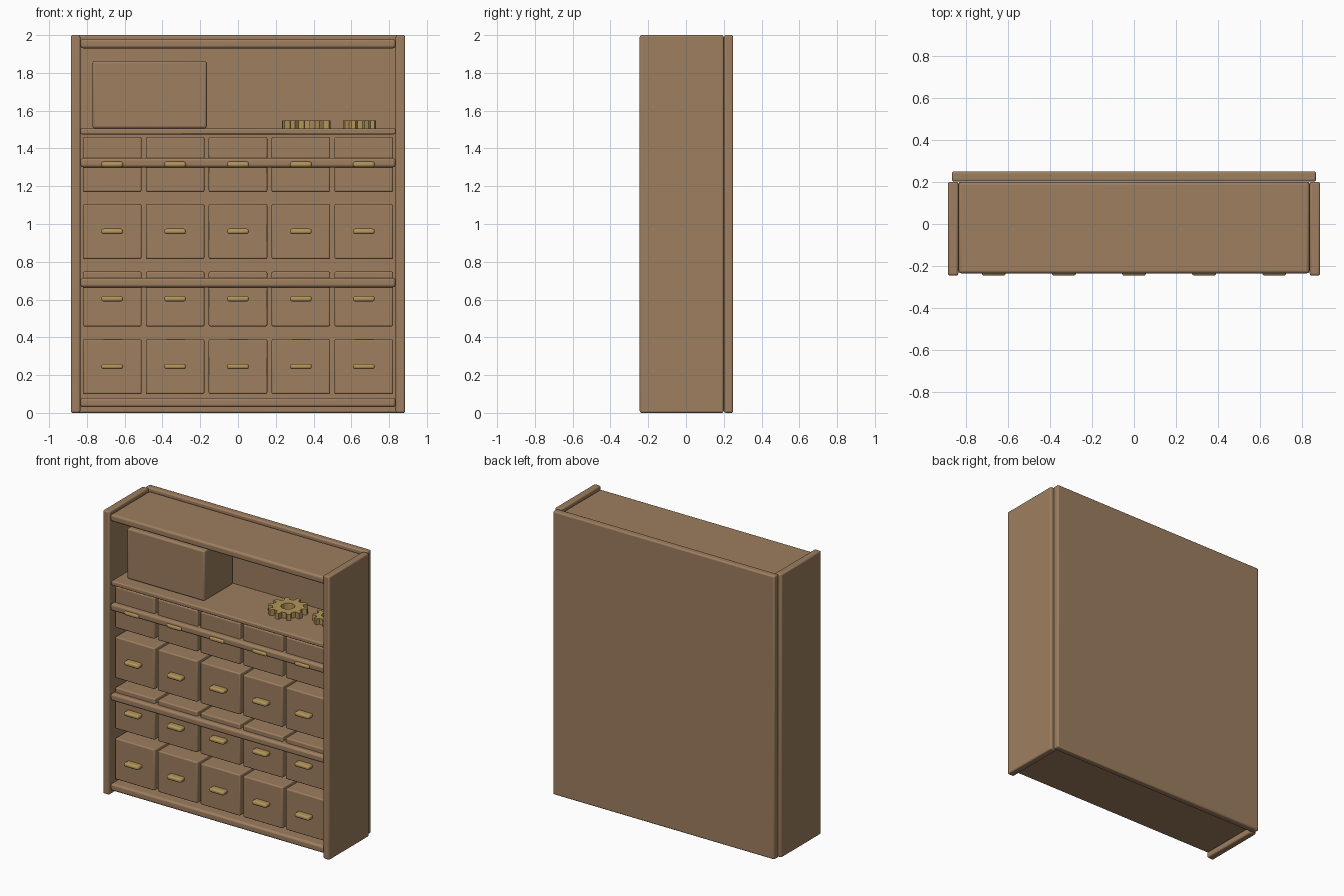
import bpy, bmesh, math

cube = bpy.data.objects.get("Cube")
if cube:
    bpy.data.objects.remove(cube, do_unlink=True)


def material(name, rgb):
    mat = bpy.data.materials.new(name)
    mat.use_nodes = True
    mat.diffuse_color = (*rgb, 1)
    mat.node_tree.nodes["Principled BSDF"].inputs["Base Color"].default_value = (*rgb, 1)
    return mat


wood = material("brown wood", (0.34, 0.21, 0.115))
brass = material("brass", (0.45, 0.30, 0.10))


def finish(name, bm, mat, bevel):
    """Turn a bmesh into a named object with softly rounded edges."""
    mesh = bpy.data.meshes.new(name)
    bm.to_mesh(mesh)
    bm.free()
    mesh.materials.append(mat)
    obj = bpy.data.objects.new(name, mesh)
    bpy.context.collection.objects.link(obj)
    if bevel:
        mod = obj.modifiers.new("soft edges", "BEVEL")
        mod.width = bevel
        mod.segments = 3
        mod.limit_method = "ANGLE"
    return obj


def box(name, x, y, z, mat=wood, bevel=0.008):
    """Bevelled box spanning the given (min, max) ranges."""
    bm = bmesh.new()
    bmesh.ops.create_cube(bm, size=1)
    for v in bm.verts:
        for i, (lo, hi) in enumerate((x, y, z)):
            v.co[i] = hi if v.co[i] > 0 else lo
    return finish(name, bm, mat, bevel)


def gear(name, centre, radius, hole, teeth, height):
    """Flat toothed ring, built one tooth sector at a time."""
    bm = bmesh.new()
    root = radius * 0.76
    pitch = math.tau / teeth
    sector = ((0.0, root), (0.28, root), (0.38, radius), (0.72, radius), (0.82, root))
    cx, cy, cz = centre
    inner, outer = [], []
    for t in range(teeth):
        for f, r in sector:
            a = (t + f) * pitch
            inner.append(bm.verts.new((cx + hole * math.cos(a), cy + hole * math.sin(a), cz)))
            outer.append(bm.verts.new((cx + r * math.cos(a), cy + r * math.sin(a), cz)))
    n = len(inner)
    for i in range(n):
        j = (i + 1) % n
        bm.faces.new((inner[i], outer[i], outer[j], inner[j]))
    grown = bmesh.ops.extrude_face_region(bm, geom=bm.faces[:])
    top = [g for g in grown["geom"] if isinstance(g, bmesh.types.BMVert)]
    bmesh.ops.translate(bm, verts=top, vec=(0, 0, height))
    bmesh.ops.recalc_face_normals(bm, faces=bm.faces[:])
    return finish(name, bm, brass, 0)


# Case: two sides and a back panel
box("left_side", (0.835, 0.885), (-0.245, 0.2), (0, 2), bevel=0.01)
box("right_side", (-0.885, -0.835), (-0.245, 0.2), (0, 2), bevel=0.01)
box("back_panel", (-0.865, 0.865), (0.202, 0.25), (0, 2), bevel=0.01)

# Thick shelves
for name, z in (("bottom_board", 0.03), ("lower_shelf", 0.665),
                ("upper_shelf", 1.30), ("top_board", 1.93)):
    box(name, (-0.834, 0.834), (-0.235, 0.2), (z, z + 0.05), bevel=0.014)

# Thin counter above the drawers
box("counter", (-0.834, 0.834), (-0.225, 0.2), (1.475, 1.506))

# Drawers with pulls
for row, z in enumerate((0.10, 0.458, 0.815, 1.17)):
    for col in range(5):
        x = (col - 2) * 0.333
        mid = z + 0.146
        box(f"drawer_{row}_{col}", (x - 0.155, x + 0.155), (-0.2, 0.18), (z, z + 0.29))
        box(f"pull_{row}_{col}", (x - 0.057, x + 0.057), (-0.245, -0.19),
            (mid - 0.014, mid + 0.014), brass, 0.011)

# Storage box and gears on the counter
box("storage_box", (-0.77, -0.165), (-0.14, 0.18), (1.506, 1.863), bevel=0.012)
gear("large_gear", (0.362, 0.04, 1.506), 0.13, 0.045, 10, 0.041)
gear("small_gear", (0.643, 0.07, 1.506), 0.09, 0.032, 8, 0.041)

# Smooth the rounded edges, keep the corners crisp
for obj in bpy.context.scene.objects:
    obj.select_set(obj.type == "MESH")
    if obj.type == "MESH":
        bpy.context.view_layer.objects.active = obj
bpy.ops.object.shade_smooth_by_angle(angle=math.radians(35))
